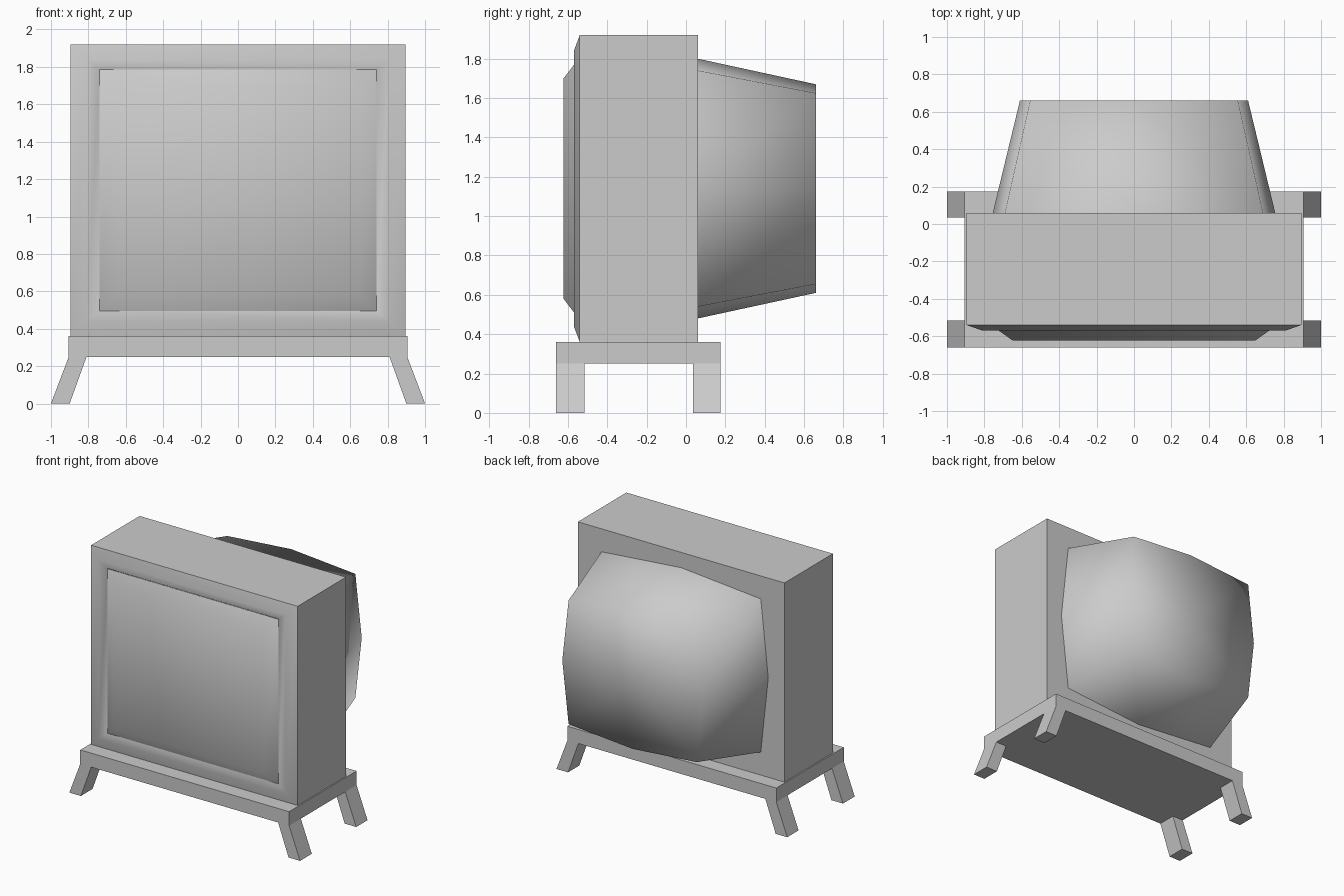
import bpy
import math

if "Cube" in bpy.data.objects:
    bpy.data.objects.remove(bpy.data.objects["Cube"])

CZ = 1.14  # height of the middle of the screen


def make(name, verts, faces, smooth=False):
    mesh = bpy.data.meshes.new(name)
    mesh.from_pydata(verts, [], faces)
    mesh.update()
    for p in mesh.polygons:
        p.use_smooth = smooth
    ob = bpy.data.objects.new(name, mesh)
    bpy.context.collection.objects.link(ob)
    return ob


def rect(hx, hz, y):
    return [(-hx, y, CZ - hz), (hx, y, CZ - hz), (hx, y, CZ + hz), (-hx, y, CZ + hz)]


def bridge(count, n):
    # quads joining successive rings of n points (counter-clockwise from the front)
    return [(r * n + i, (r + 1) * n + i, (r + 1) * n + (i + 1) % n, r * n + (i + 1) % n)
            for r in range(count - 1) for i in range(n)]


def prism(name, profile, y0, y1):
    # extrude an xz profile along y
    n = len(profile)
    verts = [(x, y, z) for y in (y0, y1) for x, z in profile]
    faces = bridge(2, n) + [tuple(range(n)), tuple(range(2 * n - 1, n - 1, -1))]
    return make(name, verts, faces)


# Cabinet: open-fronted box closed at the back
make("cabinet", rect(0.895, 0.78, -0.54) + rect(0.895, 0.78, 0.06),
     bridge(2, 4) + [(7, 6, 5, 4)])

# Raised frame around the screen
make("screen_frame", rect(0.74, 0.645, -0.555) + rect(0.81, 0.70, -0.57) + rect(0.895, 0.78, -0.54),
     bridge(3, 4), True)

# Bulging screen
make("screen", rect(0.65, 0.56, -0.622) + rect(0.74, 0.645, -0.558),
     bridge(2, 4) + [(0, 1, 2, 3)], True)


# Tube housing: tapered, each side swelling at its middle
def swell(mx, mz, cx, cz, y):
    ring = [(-cx, -cz), (0, -mz), (cx, -cz), (mx, 0), (cx, cz), (0, mz), (-cx, cz), (-mx, 0)]
    return [(x, y, CZ + z) for x, z in ring]


verts = swell(0.755, 0.66, 0.69, 0.60, 0.06) + swell(0.61, 0.53, 0.555, 0.485, 0.66) + [(0, 0.66, CZ)]
cap = [(16, 9 + i, 8 + i, 8 + (i - 1) % 8) for i in (0, 2, 4, 6)]
make("tube_housing", verts, bridge(2, 8) + cap, True)

# Stand: top board and four splayed legs
prism("stand_board", [(-0.905, 0.25), (0.905, 0.25), (0.905, 0.36), (-0.905, 0.36)], -0.66, 0.175)
for end, y0, y1 in (("front", -0.66, -0.515), ("back", 0.035, 0.175)):
    right = [(0.90, 0), (1.0, 0), (0.905, 0.25), (0.81, 0.25)]
    prism(end + "_right_leg", right, y0, y1)
    prism(end + "_left_leg", [(-x, z) for x, z in reversed(right)], y0, y1)
